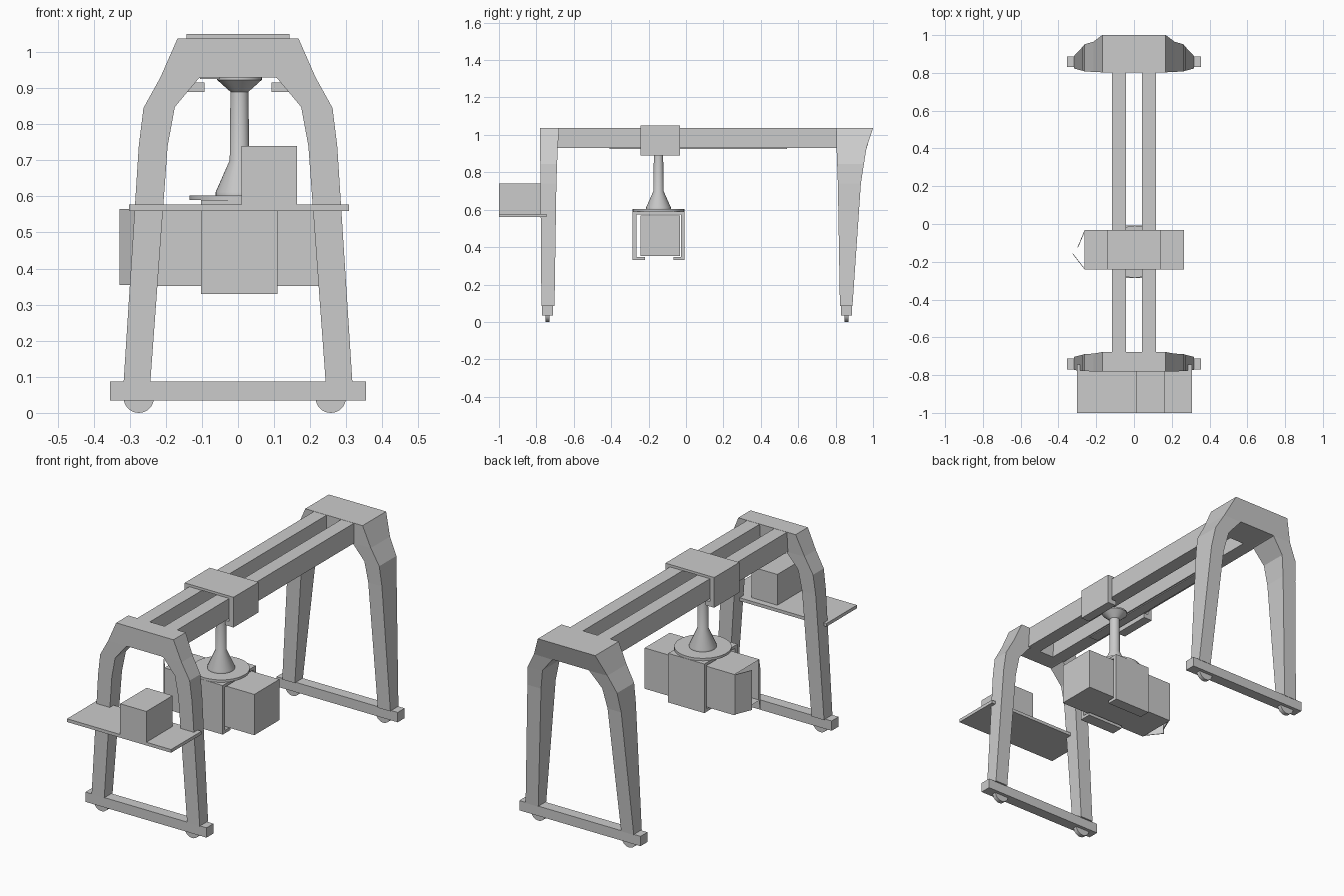
import bpy, bmesh
from math import radians

if "Cube" in bpy.data.objects:
    bpy.data.objects.remove(bpy.data.objects["Cube"])


def mesh_object(name, verts, faces):
    me = bpy.data.meshes.new(name)
    me.from_pydata(verts, [], faces)
    bm = bmesh.new()
    bm.from_mesh(me)
    bmesh.ops.recalc_face_normals(bm, faces=bm.faces)
    bm.to_mesh(me)
    bm.free()
    ob = bpy.data.objects.new(name, me)
    bpy.context.collection.objects.link(ob)
    return ob


def box(name, x, y, z, skip=()):
    """Box between (min, max) pairs; skip drops faces by index."""
    v = [(a, b, c) for a in x for b in y for c in z]
    f = [(0, 1, 3, 2), (4, 6, 7, 5), (0, 4, 5, 1),
         (2, 3, 7, 6), (0, 2, 6, 4), (1, 5, 7, 3)]
    return mesh_object(name, v, [q for i, q in enumerate(f) if i not in skip])


def smooth(ob):
    bpy.ops.object.select_all(action='DESELECT')
    ob.select_set(True)
    bpy.context.view_layer.objects.active = ob
    bpy.ops.object.shade_smooth_by_angle(angle=radians(35))


def turned(name, profile, cx, cy, n=32):
    """Closed lathe from (radius, z) points."""
    from math import cos, sin, tau
    v = [(cx + r * cos(tau * i / n), cy + r * sin(tau * i / n), z)
         for r, z in profile for i in range(n)]
    f = [(k * n + i, k * n + (i + 1) % n, (k + 1) * n + (i + 1) % n, (k + 1) * n + i)
         for k in range(len(profile) - 1) for i in range(n)]
    f += [tuple(range(n)), tuple(range((len(profile) - 1) * n, len(profile) * n))]
    smooth(mesh_object(name, v, f))


# Portal frames: half arch stations (outer x, outer z, inner x, inner z), mirrored
HALF = [(.317, .085, .243, .085), (.275, .74, .195, .74), (.262, .845, .175, .848),
        (.215, .93, .108, .928), (.168, 1.037, .1, .93)]


def depth(table, z):
    for (z0, a0, b0), (z1, a1, b1) in zip(table, table[1:]):
        if z <= z1:
            t = (z - z0) / (z1 - z0)
            return a0 + (a1 - a0) * t, b0 + (b1 - b0) * t
    return table[-1][1:]


def portal(name, table):
    stations = HALF + [(-a, b, -c, d) for a, b, c, d in reversed(HALF)]
    v, f = [], []
    for ox, oz, ix, iz in stations:
        o, i = depth(table, oz), depth(table, iz)
        v += [(ox, o[0], oz), (ox, o[1], oz), (ix, i[1], iz), (ix, i[0], iz)]
    for k in range(len(stations) - 1):
        f += [(4 * k + j, 4 * k + (j + 1) % 4, 4 * k + 4 + (j + 1) % 4, 4 * k + 4 + j)
              for j in range(4)]
    f += [(0, 1, 2, 3), tuple(len(v) - j for j in (4, 3, 2, 1))]
    mesh_object(name, v, f)


# Rows: height, near face y, far face y
portal("front_portal", [(.085, -.773, -.703), (.74, -.778, -.693), (.93, -.78, -.686), (1.037, -.78, -.678)])
portal("back_portal", [(.085, .823, .89), (.74, .812, .935), (.85, .808, .952), (.93, .805, .965), (1.037, .803, 1.0)])

# Ground bars and wheels
for end, y in (("front", (-.77, -.712)), ("back", (.83, .888))):
    box(end + "_ground_bar", (-.355, .355), y, (.035, .087))
    for side, x in (("left", -.275), ("right", .257)):
        bpy.ops.mesh.primitive_cylinder_add(vertices=32, radius=.042, depth=.022,
                                            location=(x, sum(y) / 2, .042),
                                            rotation=(radians(90), 0, 0))
        wheel = bpy.context.object
        wheel.name = f"{end}_{side}_wheel"
        smooth(wheel)

# Twin bridge beams and the trolley that wraps them
box("trolley_top", (-.143, .143), (-.242, -.032), (1.037, 1.05))
for side, s in (("left", -1), ("right", 1)):
    def span(a, b):
        return tuple(sorted((s * a, s * b)))
    box(side + "_beam", span(.043, .117), (-.69, .82), (.93, 1.036))
    box(side + "_trolley_wall", span(.118, .143), (-.242, -.032), (.89, 1.037))
    box(side + "_trolley_lip", span(.093, .118), (-.242, -.032), (.89, .915))
box("cable_strip", (-.105, -.05), (-.41, .54), (.925, .93))

# Hoist column with flared ends and turntable
CX, CY = .004, -.147
turned("hoist_column", [(.066, .603), (.066, .612), (.027, .7), (.025, .89), (.062, .923), (.062, .931)], CX, CY)
turned("turntable", [(.138, .59), (.138, .603)], CX, CY, 40)

# Clamp: head plate, two arms and inward feet
box("clamp_head", (-.102, .11), (-.285, -.008), (.575, .59))
for side, arm, foot in (("front", (-.285, -.265), (-.265, -.22)),
                        ("back", (-.028, -.008), (-.068, -.028))):
    box(side + "_clamp_arm", (-.102, .11), arm, (.33, .575))
    box(side + "_clamp_foot", (-.102, .11), foot, (.33, .346))

# Container, open on the left end with two ajar doors
box("container", (-.262, .265), (-.242, -.032), (.352, .568), skip=(0,))
for name, a, b in (("front_door", (-.262, -.24), (-.328, -.155)),
                   ("back_door", (-.262, -.034), (-.3, -.125))):
    v = [(x + d, y, z) for d in (0, .004) for x, y in (a, b) for z in (.355, .565)]
    mesh_object(name, v, [(0, 1, 3, 2), (4, 6, 7, 5), (0, 4, 5, 1),
                          (2, 3, 7, 6), (0, 2, 6, 4), (1, 5, 7, 3)])

# Service platform and machine housing
box("platform", (-.302, .308), (-1, -.745), (.56, .577))
box("machine_housing", (.01, .163), (-1, -.779), (.577, .74))
